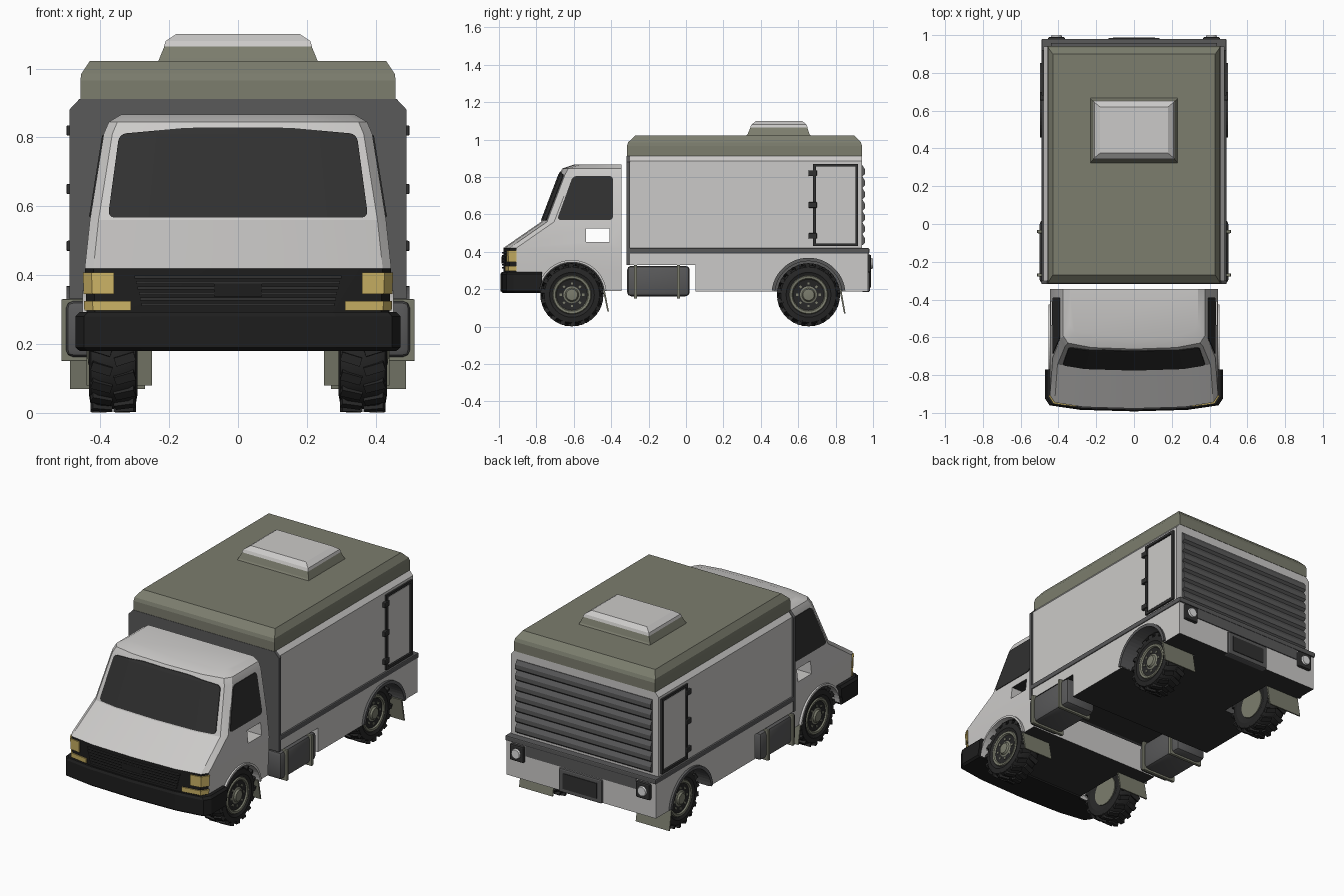
import bpy, bmesh, math
from mathutils import Matrix, Vector

cube = bpy.data.objects.get("Cube")
if cube:
    bpy.data.objects.remove(cube)


def material(name, *rgb):
    m = bpy.data.materials.new(name)
    m.use_nodes = True
    m.diffuse_color = (*rgb, 1)
    m.node_tree.nodes["Principled BSDF"].inputs["Base Color"].default_value = (*rgb, 1)
    return m


LIGHT = material("light_grey", .6, .59, .58)
OLIVE = material("olive", .2, .205, .155)
DARK = material("dark_grey", .1, .1, .102)
GLASS = material("dark_glass", .03, .03, .03)
BLACK = material("black", .013, .013, .013)
TYRE = material("tyre_rubber", .02, .02, .02)
GOLD = material("lamp_yellow", .6, .45, .13)
WHITE = material("lamp_white", .75, .75, .75)


def finish(name, bm, *mats):
    bmesh.ops.recalc_face_normals(bm, faces=bm.faces)
    me = bpy.data.meshes.new(name)
    bm.to_mesh(me)
    bm.free()
    ob = bpy.data.objects.new(name, me)
    bpy.context.collection.objects.link(ob)
    for m in mats:
        me.materials.append(m)
    return ob


def rings_mesh(bm, rings):
    """Skin a stack of equal-length closed rings and cap both ends."""
    vs = [[bm.verts.new(p) for p in r] for r in rings]
    n = len(vs[0])
    for a, b in zip(vs, vs[1:]):
        for i in range(n):
            bm.faces.new((a[i], a[(i + 1) % n], b[(i + 1) % n], b[i]))
    bm.faces.new(vs[0])
    bm.faces.new(vs[-1])


def loft(name, rings, *mats):
    bm = bmesh.new()
    rings_mesh(bm, rings)
    return finish(name, bm, *mats)


def box(name, x, y, z, mat, bevel=0):
    bm = bmesh.new()
    size = Vector((x[1] - x[0], y[1] - y[0], z[1] - z[0]))
    mid = Vector((x[0] + x[1], y[0] + y[1], z[0] + z[1])) / 2
    bmesh.ops.create_cube(bm, size=1, matrix=Matrix.Translation(mid) @ Matrix.Diagonal((*size, 1)))
    if bevel:
        bmesh.ops.bevel(bm, geom=bm.edges[:], offset=bevel, segments=2, profile=.5, affect='EDGES')
    return finish(name, bm, mat)


def mirrored(x0, x1, s):
    return tuple(sorted((x0 * s, x1 * s)))


def prism(name, pts, axis, a, b, mat, rounding=0):
    """Extrude a 2D outline along x (yz points) or y (xz points)."""
    put = (lambda p, t: (t, *p)) if axis == 0 else (lambda p, t: (p[0], t, p[1]))
    bm = bmesh.new()
    rings_mesh(bm, [[put(p, t) for p in pts] for t in (a, b)])
    if rounding:
        long = [e for e in bm.edges if abs(e.verts[0].co[axis] - e.verts[1].co[axis]) > 1e-4]
        bmesh.ops.bevel(bm, geom=long, offset=rounding, segments=4, profile=.5, affect='EDGES')
    return finish(name, bm, mat)


def boolean(ob, cutter, op):
    mod = ob.modifiers.new("cut", 'BOOLEAN')
    mod.object, mod.operation, mod.solver = cutter, op, 'EXACT'
    bpy.context.view_layer.objects.active = ob
    bpy.ops.object.modifier_apply(modifier=mod.name)
    bpy.data.objects.remove(cutter)


def paint(ob, rule):
    for p in ob.data.polygons:
        p.material_index = rule(p.center, p.normal)


def smooth(ob, angle=30):
    bpy.ops.object.select_all(action='DESELECT')
    ob.select_set(True)
    bpy.context.view_layer.objects.active = ob
    bpy.ops.object.shade_smooth_by_angle(angle=math.radians(angle))


FRONT_Y, REAR_Y, AXLE_Z = -.61, .655, .17


def arc(y, r, a0=0, a1=360, n=40):
    return [(y + r * math.cos(math.radians(a0 + (a1 - a0) * i / n)),
             AXLE_Z + r * math.sin(math.radians(a0 + (a1 - a0) * i / n))) for i in range(n + 1)]


def cut_wells(ob, y, r):
    for s in (1, -1):
        boolean(ob, prism("well", arc(y, r)[:-1], 0, .26 * s, .6 * s, DARK), 'DIFFERENCE')


# Cab: stacked outlines with a gently bowed nose
def outline(w, f, back, z):
    half = [(w, back), (w, f + .07), (w - .025, f + .032), (w * .6, f + .008)]
    pts = half + [(0, f)] + [(-x, y) for x, y in reversed(half)]
    return [(x, y, z) for x, y in pts]


def cab_shell(name, grow=0):
    levels = [(.435, -.97, .19), (.44, -.975, .29), (.445, -.977, .42), (.43, -.775, .56),
              (.39, -.68, .81), (.375, -.662, .845), (.34, -.6, .866)]
    return loft(name, [outline(w + grow, f - grow, -.345, z) for w, f, z in levels], LIGHT, BLACK, GLASS)


def on_cab(ob, grow=.004):
    boolean(ob, cab_shell("shell", grow), 'INTERSECT')


cab = cab_shell("cab")
cut_wells(cab, FRONT_Y, .175)
boolean(cab, box("hole", (-1, 1), (-.535, -.41), (.452, .525), LIGHT), 'DIFFERENCE')


def cab_rule(c, n):
    if n.z < -.9 or (abs(n.x) > .9 and abs(c.x) < .3):
        return 2
    return 1 if c.y < -.9 and .29 < c.z < .42 else 0


paint(cab, cab_rule)
smooth(cab, 25)

windscreen = prism("windscreen", [(-.378, .567), (.378, .567), (.345, .81), (.15, .828), (-.15, .828), (-.345, .81)],
                   1, -1, -.6, GLASS, .02)
on_cab(windscreen)
side_windows = prism("side_windows", [(-.69, .57), (-.39, .57), (-.39, .805), (-.605, .805)], 0, -1, 1, GLASS, .02)
on_cab(side_windows)

# Nose: bumper, grille and lamps
bumper = loft("front_bumper", [outline(w, f, -.77, z) for w, f, z in
                               ((.46, -.98, .18), (.472, -.992, .19), (.472, -.992, .28), (.46, -.985, .293))], BLACK)
cut_wells(bumper, FRONT_Y, .175)
for i in range(6):
    z = .31 + .016 * i
    slat = box("grille_slat", (-.28 - .004 * i, .28 + .004 * i), (-1, -.9), (z, z + .009), GLASS)
    on_cab(slat, .008)
on_cab(box("grille_badge_plate", (-.07, .07), (-1, -.9), (.338, .376), BLACK), .01)
for s in (1, -1):
    for name, x0, z in (("headlight", .36, (.345, .408)), ("indicator", .31, (.298, .325))):
        on_cab(box(name, mirrored(x0, .5, s), (-1, -.905), z, GOLD), .006)

# Cargo box
prism("cargo_body", [(-.48, .4), (.48, .4), (.48, .885), (.457, .912), (-.457, .912), (-.48, .885)],
      1, -.31, .94, LIGHT)
prism("cargo_front_panel", [(-.49, .33), (.49, .33), (.49, .88), (.46, .912), (-.46, .912), (-.49, .88)],
      1, -.318, -.3, DARK)


def rect(x, y0, y1, z):
    return [(-x, y0, z), (x, y0, z), (x, y1, z), (-x, y1, z)]


loft("cargo_roof", [rect(.458, -.316, .942, .91), rect(.458, -.316, .942, .965), rect(.455, -.31, .935, .985),
                    rect(.43, -.27, .9, 1.022)], OLIVE)
loft("roof_vent_base", [rect(.232, .322, .668, 1.02), rect(.228, .33, .66, 1.03), rect(.213, .345, .648, 1.066)], OLIVE)
loft("roof_vent_lid", [rect(.215, .343, .65, 1.064), rect(.21, .35, .645, 1.08), rect(.18, .375, .62, 1.1)], LIGHT)

# Lower body with wheel wells
lower = loft("lower_body", [rect(.485, .05, .972, .188), rect(.485, .05, .972, .395)], LIGHT, GLASS, DARK)
cut_wells(lower, REAR_Y, .182)


def lower_rule(c, n):
    if n.z < -.9:
        return 1
    in_well = .05 < c.y < .95 and math.hypot(c.y - REAR_Y, c.z - AXLE_Z) < .19
    return 2 if in_well and (abs(n.x) < .5 or abs(c.x) < .3) else 0


paint(lower, lower_rule)
skirt = loft("front_skirt", [rect(.485, -.312, .06, .33), rect(.485, -.312, .06, .395)], LIGHT, GLASS)
paint(skirt, lambda c, n: int(n.z < -.9))
box("waist_rail", (-.49, .49), (-.316, .98), (.39, .42), DARK, .006)

# Rear: slatted shutter, lamps and step
slats, z0, z1 = 7, .435, .865
step = (z1 - z0) / slats
teeth = [(.93, z0)]
for i in range(slats):
    z = z0 + step * i
    teeth += [(.943, z), (.957, z + .012), (.957, z + step * .6), (.943, z + step * .97)]
prism("rear_shutter", teeth + [(.93, z1)], 0, -.44, .44, DARK)
box("rear_dark_strip", (-.36, .36), (.95, .977), (.33, .392), DARK)
box("rear_step_plate", (-.14, .14), (.94, .984), (.185, .325), DARK, .008)
box("rear_plate_panel", (-.11, .11), (.98, .988), (.21, .3), GLASS)


def lathe(bm, profile, n=32):
    rings = [[(x, r * math.cos(math.tau * i / n), r * math.sin(math.tau * i / n)) for i in range(n)]
             for x, r in profile]
    rings_mesh(bm, rings)


for s in (1, -1):
    box("rear_lamp_housing", mirrored(.365, .455, s), (.95, .99), (.29, .385), GLASS, .008)
    bm = bmesh.new()
    bmesh.ops.create_cone(bm, cap_ends=True, segments=20, radius1=.032, radius2=.026, depth=.02,
                          matrix=Matrix.Translation((.41 * s, .99, .337)) @ Matrix.Rotation(-math.pi / 2, 4, 'X'))
    finish("rear_lamp", bm, WHITE)

    # Side door: frame bars, panel and hinges
    xf = mirrored(.475, .49, s)
    for y, z in (((.68, .695), (.43, .87)), ((.905, .92), (.43, .87)), ((.68, .92), (.43, .445)), ((.68, .92), (.855, .87))):
        box("door_frame", xf, y, z, GLASS)
    box("door_panel", mirrored(.47, .486, s), (.7, .9), (.45, .85), LIGHT)
    for z in (.485, .65, .82):
        box("door_hinge", mirrored(.475, .498, s), (.655, .7), (z - .015, z + .015), GLASS, .004)

    # Arch trims
    for name, y, r, w, x, m in (("front_arch_lip", FRONT_Y, .174, .012, .452, LIGHT),
                                ("rear_arch_flare", REAR_Y, .18, .018, .498, DARK)):
        prism(name, arc(y, r, 7, 173, 24) + arc(y, r + w, 173, 7, 24), 0, .42 * s, x * s, m)

    # Fuel tank and straps
    smooth(box("side_tank", mirrored(.3, .5, s), (-.315, .02), (.162, .325), DARK, .022))
    for y in (-.27, -.04):
        box("tank_strap", mirrored(.29, .513, s), (y - .009, y + .009), (.15, .33), OLIVE, .004)

    # Wheels and mud flaps
    for name, y, flap in (("front", FRONT_Y, (.25, .44, .08)), ("rear", REAR_Y, (.27, .488, .07))):
        place = Matrix.Translation((.3625 * s, y, AXLE_Z)) @ Matrix.Diagonal((s, 1, 1, 1))
        bm = bmesh.new()
        lathe(bm, [(-.058, .09), (-.07, .12), (-.065, .148), (-.045, .158), (.045, .158), (.065, .148), (.07, .12), (.058, .098)])
        for i in range(18):
            for side in (-1, 1):
                a = math.tau * (i + side / 4) / 18
                lug = (Matrix.Rotation(a, 4, 'X') @ Matrix.Translation((side * .034, 0, .154))
                       @ Matrix.Rotation(side * .3, 4, 'Z') @ Matrix.Diagonal((.06, .026, .028, 1)))
                bmesh.ops.create_cube(bm, size=1, matrix=lug)
        bm.transform(place)
        smooth(finish(name + "_tyre", bm, TYRE))
        bm = bmesh.new()
        lathe(bm, [(-.062, .085), (.062, .104), (.068, .1), (.066, .088), (.05, .078),
                   (.056, .05), (.062, .036), (.072, .03), (.074, .012)])
        for i in range(8):
            bolt = Matrix.Rotation(math.tau * i / 8, 4, 'X') @ Matrix.Translation((.056, 0, .06))
            bmesh.ops.create_cube(bm, size=.012, matrix=bolt)
        bm.transform(place)
        smooth(finish(name + "_wheel_hub", bm, OLIVE))
        yf, (x0, x1, zb) = y + .165, flap
        prism(name + "_mud_flap", [(yf, .2), (yf + .025, zb), (yf + .033, zb), (yf + .01, .2)], 0, x0 * s, x1 * s, OLIVE)
